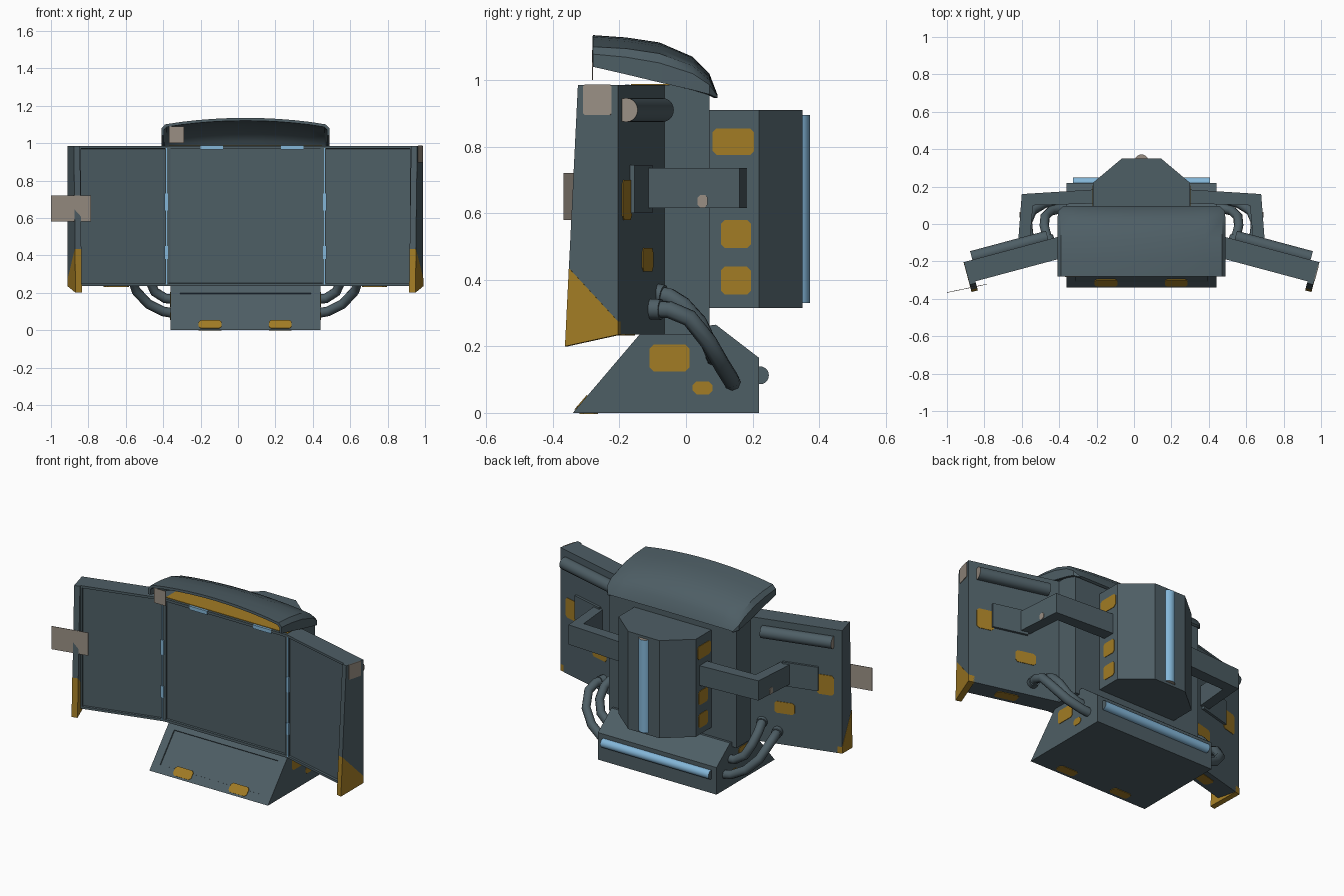
import bpy, bmesh, math
from mathutils import Matrix, Vector

if "Cube" in bpy.data.objects:
    bpy.data.objects.remove(bpy.data.objects["Cube"])

CX = 0.04  # body centre line


def material(name, rgb):
    m = bpy.data.materials.new(name)
    m.diffuse_color = (*rgb, 1)
    m.use_nodes = True
    m.node_tree.nodes["Principled BSDF"].inputs["Base Color"].default_value = m.diffuse_color
    return m


SLATE = material("slate metal", (0.076, 0.112, 0.130))
YELLOW = material("worn yellow", (0.36, 0.20, 0.018))
BLUE = material("light blue", (0.23, 0.47, 0.69))
BEIGE = material("paper beige", (0.32, 0.275, 0.23))


def frame(o, a, b, c):
    m = Matrix((a, b, c)).transposed().to_4x4()
    m.translation = Vector(o)
    return m


def finish(name, bm, mats, smooth=None):
    bmesh.ops.recalc_face_normals(bm, faces=bm.faces)
    me = bpy.data.meshes.new(name)
    bm.to_mesh(me)
    bm.free()
    for m in mats:
        me.materials.append(m)
    if smooth:
        me.shade_smooth()
        me.set_sharp_from_angle(angle=math.radians(smooth))
    ob = bpy.data.objects.new(name, me)
    bpy.context.collection.objects.link(ob)
    return ob


def prism(name, poly, h0, h1, mat, M=Matrix(), inset=None):
    """Extrude a polygon along local z; inset=(face index, width, depth) sinks a panel."""
    bm = bmesh.new()
    lo = [bm.verts.new(M @ Vector((p[0], p[1], h0))) for p in poly]
    hi = [bm.verts.new(M @ Vector((p[0], p[1], h1))) for p in poly]
    n = len(poly)
    faces = [bm.faces.new((lo[i], lo[(i + 1) % n], hi[(i + 1) % n], hi[i])) for i in range(n)]
    faces += [bm.faces.new(lo), bm.faces.new(hi)]
    if inset:
        bmesh.ops.recalc_face_normals(bm, faces=bm.faces)
        f = faces[inset[0]]
        bmesh.ops.inset_individual(bm, faces=[f], thickness=inset[1], depth=0)
        bmesh.ops.inset_individual(bm, faces=[f], thickness=0.002, depth=-inset[2])
    return finish(name, bm, [mat])


def box(name, lo, hi, mat, M=Matrix(), inset=None):
    poly = [(lo[0], lo[1]), (hi[0], lo[1]), (hi[0], hi[1]), (lo[0], hi[1])]
    return prism(name, poly, lo[2], hi[2], mat, M, inset)


def patch(name, a0, a1, b0, b1, M, mat=YELLOW, c=0.012):
    """Thin plate with cut corners lying on the local xy plane."""
    poly = [(a0 + c, b0), (a1 - c, b0), (a1, b0 + c), (a1, b1 - c),
            (a1 - c, b1), (a0 + c, b1), (a0, b1 - c), (a0, b0 + c)]
    return prism(name, poly, -0.002, 0.003, mat, M)


def rod(name, p0, p1, r, mat, cap):
    p0, p1 = Vector(p0), Vector(p1)
    d = p1 - p0
    M = Matrix.Translation((p0 + p1) / 2) @ d.to_track_quat('Z', 'Y').to_matrix().to_4x4()
    bm = bmesh.new()
    bmesh.ops.create_cone(bm, cap_ends=True, segments=20, radius1=r, radius2=r,
                          depth=d.length, matrix=M)
    for f in bm.faces:
        f.material_index = 1 if len(f.verts) > 4 else 0
    return finish(name, bm, [mat, cap], 40)


def cable(name, pts, r):
    cu = bpy.data.curves.new(name, 'CURVE')
    cu.dimensions = '3D'
    cu.bevel_depth, cu.bevel_resolution, cu.use_fill_caps = r, 2, True
    sp = cu.splines.new('POLY')
    sp.points.add(len(pts) - 1)
    for p, q in zip(sp.points, pts):
        p.co = (*q, 1)
    cu.materials.append(SLATE)
    ob = bpy.data.objects.new(name, cu)
    bpy.context.collection.objects.link(ob)
    bpy.ops.object.select_all(action='DESELECT')
    ob.select_set(True)
    bpy.context.view_layer.objects.active = ob
    bpy.ops.object.convert(target='MESH')


X, Y, Z = Vector((1, 0, 0)), Vector((0, 1, 0)), Vector((0, 0, 1))
C = Matrix.Translation((CX, 0, 0))
SIDE = frame((CX, 0, 0), Y, Z, X)  # profiles in (y, z), extruded along x

# Centre screen body with sunken screen and yellow top
box("center_screen", (-0.43, -0.18, 0.235), (0.43, 0.07, 0.985), SLATE, C, (0, 0.022, 0.012))
box("top_deck", (-0.41, -0.165, 0.98), (0.41, 0.06, 0.988), YELLOW, C)
for x in (-0.24, 0.19):
    box("top_light", (x, -0.184, 0.965), (x + 0.12, -0.17, 0.987), BLUE, C)

# Base with sloped front panel
prism("base", [(-0.34, 0), (-0.14, 0.235), (0.09, 0.265), (0.22, 0.165), (0.22, 0)],
      -0.40, 0.40, SLATE, SIDE, (0, 0.07, 0.006))
t = Vector((0, 0.2, 0.235)).normalized()
SLOPE = frame((CX, -0.34, 0), X, t, X.cross(t))
UNDER = frame((CX, 0, 0), X, -Y, -Z)
for x in (-0.25, 0.125):
    patch("base_front_mark", x, x + 0.122, 0.012, 0.068, SLOPE)
    patch("base_bottom_mark", x, x + 0.122, 0.265, 0.32, UNDER)
rod("base_rod", (CX - 0.365, 0.222, 0.113), (CX + 0.365, 0.222, 0.113), 0.027, BLUE, SLATE)

# Rear pod and its vertical light
prism("rear_pod", [(-0.26, 0.05), (-0.26, 0.22), (-0.105, 0.35), (0.105, 0.35),
                   (0.26, 0.22), (0.26, 0.05)], 0.315, 0.91, SLATE, C)
rod("rear_light", (CX, 0.335, 0.33), (CX, 0.335, 0.895), 0.037, BLUE, BEIGE)

# Canopy: arched hollow hood lofted along y (y, crown, shoulder, hem, half width)
stations = [(-0.28, 1.135, 1.09, 1.04, 0.45), (-0.18, 1.128, 1.085, 1.017, 0.45),
            (-0.08, 1.113, 1.07, 0.993, 0.45), (0.02, 1.07, 1.035, 0.97, 0.45),
            (0.07, 1.02, 0.995, 0.957, 0.445), (0.095, 0.955, 0.953, 0.946, 0.42)]
bm = bmesh.new()
rows = []
for y, zc, zs, zb, w in stations:
    row = [(-w, zb), (-w, zs - 0.012 * (zs - zb) / 0.05), (-w + 0.02, zs + 0.01 * (zc - zs) / 0.045)]
    for i in range(1, 10):
        k = -1 + i / 5
        row.append((k * (w - 0.02), zc - (zc - zs) * 0.75 * k * k))
    row += [(-x, z) for x, z in row[2::-1]]
    rows.append([bm.verts.new((CX + x, y, z)) for x, z in row])
for a, b in zip(rows, rows[1:]):
    for i in range(len(a) - 1):
        bm.faces.new((a[i], a[i + 1], b[i + 1], b[i]))
bmesh.ops.recalc_face_normals(bm, faces=bm.faces)
if sum(f.normal.z for f in bm.faces) < 0:
    bmesh.ops.reverse_faces(bm, faces=bm.faces)
inner = bmesh.ops.solidify(bm, geom=bm.faces[:], thickness=0.015)
finish("canopy", bm, [SLATE], 35)
box("hanging_tag", (-0.37, -0.283, 1.0), (-0.29, -0.279, 1.09), BEIGE)

# Loose sheet on the left wing
prism("paper_sheet", [(-1, -0.365), (-0.785, -0.32), (-0.785, -0.323), (-1, -0.368)],
      0.58, 0.72, BEIGE)

ang = math.radians(15)
for s, side in ((1, "right"), (-1, "left")):
    # Wing frame: local x outward, y towards the front, z up
    u = Vector((s * math.cos(ang), -math.sin(ang), 0))
    v = Vector((-s * math.sin(ang), -math.cos(ang), 0))
    W = frame((CX + s * 0.45, -0.07, 0), u, v, Z)
    box(side + "_wing", (-0.02, 0, 0.235), (0.49, 0.115, 0.985), SLATE, W, (2, 0.02, 0.012))
    # End plate with yellow lower corner
    END = frame(W.translation, v, Z, u)
    prism(side + "_end_plate", [(0, 0.275), (0, 0.985), (0.125, 0.985), (0.153, 0.435)],
          0.484, 0.518, SLATE, END)
    prism(side + "_end_corner", [(0, 0.235), (0, 0.275), (0.153, 0.435), (0.165, 0.2)],
          0.484, 0.519, YELLOW, END)
    # Wing back: rail, bracket plate and yellow marks
    rod(side + "_wing_rail", W @ Vector((0.05, -0.012, 0.91)), W @ Vector((0.47, -0.012, 0.91)),
        0.036, SLATE, BEIGE)
    box(side + "_bracket_plate", (0.17, -0.014, 0.6), (0.38, 0.01, 0.745), SLATE, W)
    BACK = frame(W.translation, u, Z, -v)
    patch(side + "_wing_mark", 0.37, 0.47, 0.58, 0.70, BACK)
    patch(side + "_wing_mark_low", 0.12, 0.24, 0.425, 0.495, BACK)
    patch(side + "_wing_mark_under", 0.2, 0.33, 0.03, 0.09,
          frame(W @ Vector((0, 0, 0.235)), u, v, -Z))
    # Hinge lights
    xs = CX + s * 0.423
    box(side + "_hinge_line", (xs - 0.003, -0.186, 0.245), (xs + 0.003, -0.176, 0.975), BLUE)
    for z0, z1 in ((0.64, 0.73), (0.38, 0.45)):
        box(side + "_hinge_light", (xs - 0.009, -0.186, z0), (xs + 0.009, -0.176, z1), BLUE)
    # Bent support arm from pod to wing
    arm = [(0.24, 0.185), (0.64, 0.16), (0.662, -0.13), (0.60, -0.12), (0.58, 0.10), (0.24, 0.11)]
    prism(side + "_arm", [(s * x, y) for x, y in arm], 0.615, 0.735, SLATE, C)
    patch(side + "_arm_scuff", 0.035, 0.065, 0.617, 0.655,
          frame((CX + s * 0.649, 0, 0), Y, Z, s * X), BEIGE, 0.008)
    # Marks on pod and base sides
    POD = frame((CX + s * 0.26, 0, 0), Y, Z, s * X)
    for y0, y1, z0, z1 in ((0.08, 0.205, 0.775, 0.855), (0.105, 0.195, 0.495, 0.58),
                           (0.105, 0.195, 0.355, 0.44)):
        patch(side + "_pod_mark", y0, y1, z0, z1, POD)
    BASE = frame((CX + s * 0.40, 0, 0), Y, Z, s * X)
    patch(side + "_base_mark", -0.11, 0.01, 0.125, 0.205, BASE)
    patch(side + "_base_mark_small", 0.02, 0.08, 0.055, 0.095, BASE)
    # Two cables from base to wing
    cables = ([(0.38, 0.14, 0.09), (0.44, 0.135, 0.1), (0.52, 0.11, 0.14), (0.585, 0.07, 0.21),
               (0.61, 0.01, 0.285), (0.605, -0.05, 0.31), (0.58, -0.12, 0.312)],
              [(0.38, 0.085, 0.165), (0.43, 0.085, 0.17), (0.485, 0.07, 0.205),
               (0.515, 0.04, 0.27), (0.52, -0.01, 0.325), (0.51, -0.05, 0.35), (0.49, -0.1, 0.36)])
    for i, pts in enumerate(cables):
        cable(f"{side}_cable_{i + 1}", [(CX + s * x, y, z) for x, y, z in pts], 0.026)
        a, b = (Vector((CX + s * p[0], p[1], p[2])) for p in pts[-2:])
        rod(f"{side}_cable_collar_{i + 1}", a.lerp(b, 0.35), b, 0.031, SLATE, SLATE)

# Tape on the right wing's top outer corner
u = Vector((math.cos(ang), -math.sin(ang), 0))
v = Vector((-math.sin(ang), -math.cos(ang), 0))
patch("corner_tape", 0.02, 0.108, 0.895, 0.986,
      frame(Vector((CX + 0.45, -0.07, 0)) + u * 0.518, v, Z, u), BEIGE, 0.005)
